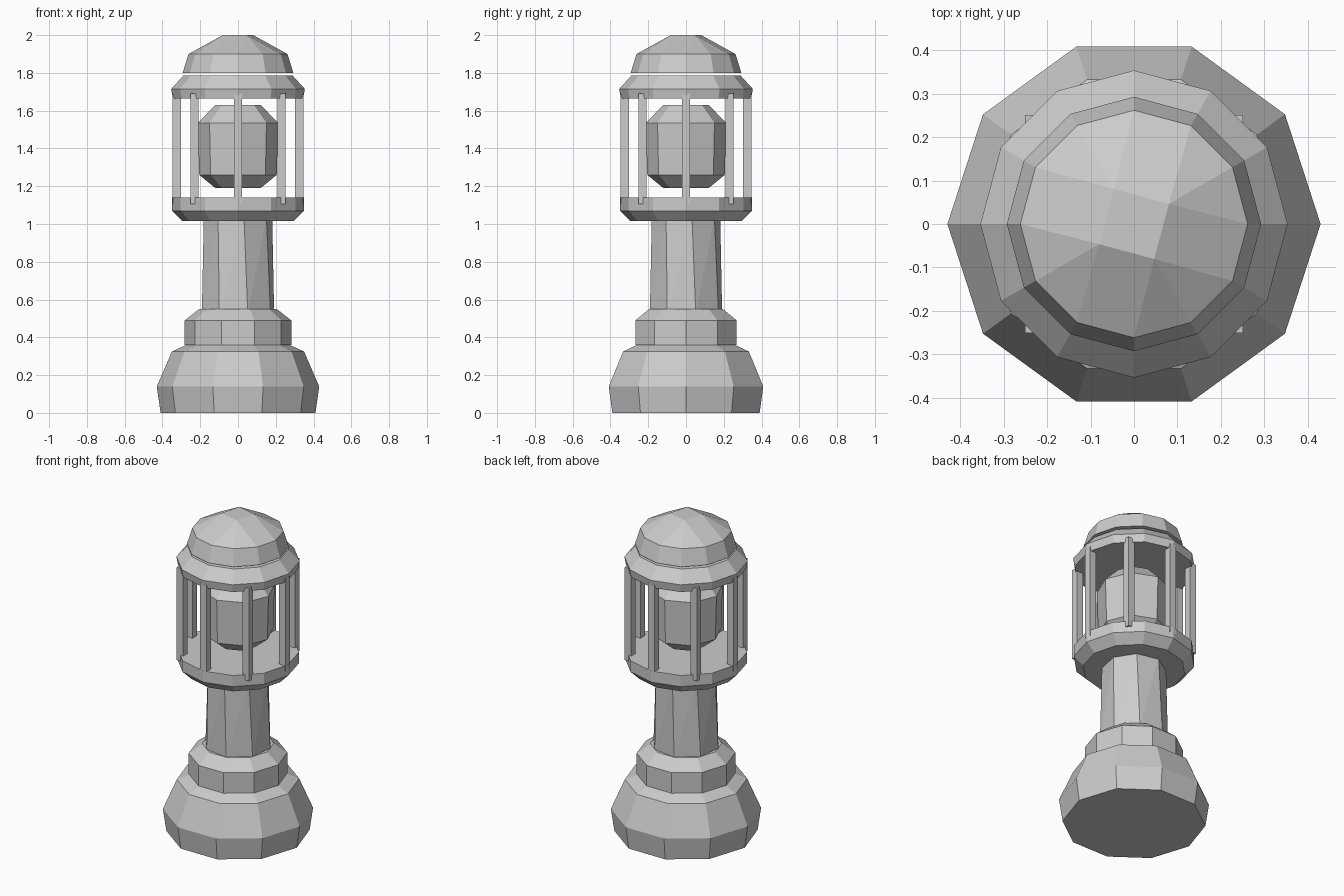
import bpy, bmesh
from math import cos, sin, pi, radians

if "Cube" in bpy.data.objects:
    bpy.data.objects.remove(bpy.data.objects["Cube"])


def stack(name, rings):
    """Convex solid spanning stacked polygons: (z, radius, sides, turn in degrees)."""
    bm = bmesh.new()
    for z, r, n, turn in rings:
        for i in range(n):
            a = 2 * pi * i / n + radians(turn)
            bm.verts.new((r * cos(a), r * sin(a), z))
    bmesh.ops.convex_hull(bm, input=bm.verts[:])
    bmesh.ops.dissolve_limit(bm, angle_limit=radians(1), verts=bm.verts[:], edges=bm.edges[:])
    bmesh.ops.recalc_face_normals(bm, faces=bm.faces[:])
    mesh = bpy.data.meshes.new(name)
    bm.to_mesh(mesh)
    bm.free()
    ob = bpy.data.objects.new(name, mesh)
    bpy.context.collection.objects.link(ob)
    return ob


# Foot, collar and column
stack("base", [(0, 0.41, 10, 0), (0.14, 0.43, 10, 0), (0.325, 0.35, 10, 0), (0.37, 0.25, 10, 0)])
stack("collar", [(0.36, 0.282, 10, 0), (0.49, 0.282, 10, 0), (0.55, 0.205, 10, 0)])
stack("column", [(0.53, 0.198, 8, 15), (1.03, 0.184, 8, 10)])

# Gallery floor with chamfered underside
stack("gallery", [(1.015, 0.295, 12, 0), (1.07, 0.35, 12, 0), (1.14, 0.35, 12, 0)])

# Floating lamp
stack("lamp", [(1.19, 0.12, 8, 0), (1.26, 0.205, 8, 0), (1.535, 0.213, 8, 0), (1.63, 0.12, 8, 0)])

# Eight axis-aligned posts around the lamp
for i in range(8):
    a = i * pi / 4
    post = stack(f"post_{i + 1}", [(1.105, 0.031, 4, 45), (1.69, 0.031, 4, 45)])
    post.location = (0.325 * cos(a), 0.325 * sin(a), 0)

# Roof ring and separate faceted cap
stack("roof_ring", [(1.665, 0.345, 12, 0), (1.715, 0.354, 12, 0), (1.785, 0.29, 12, 0)])
stack("cap", [(1.80, 0.293, 12, 0), (1.90, 0.262, 12, 0), (2.0, 0.093, 4, 30)])
